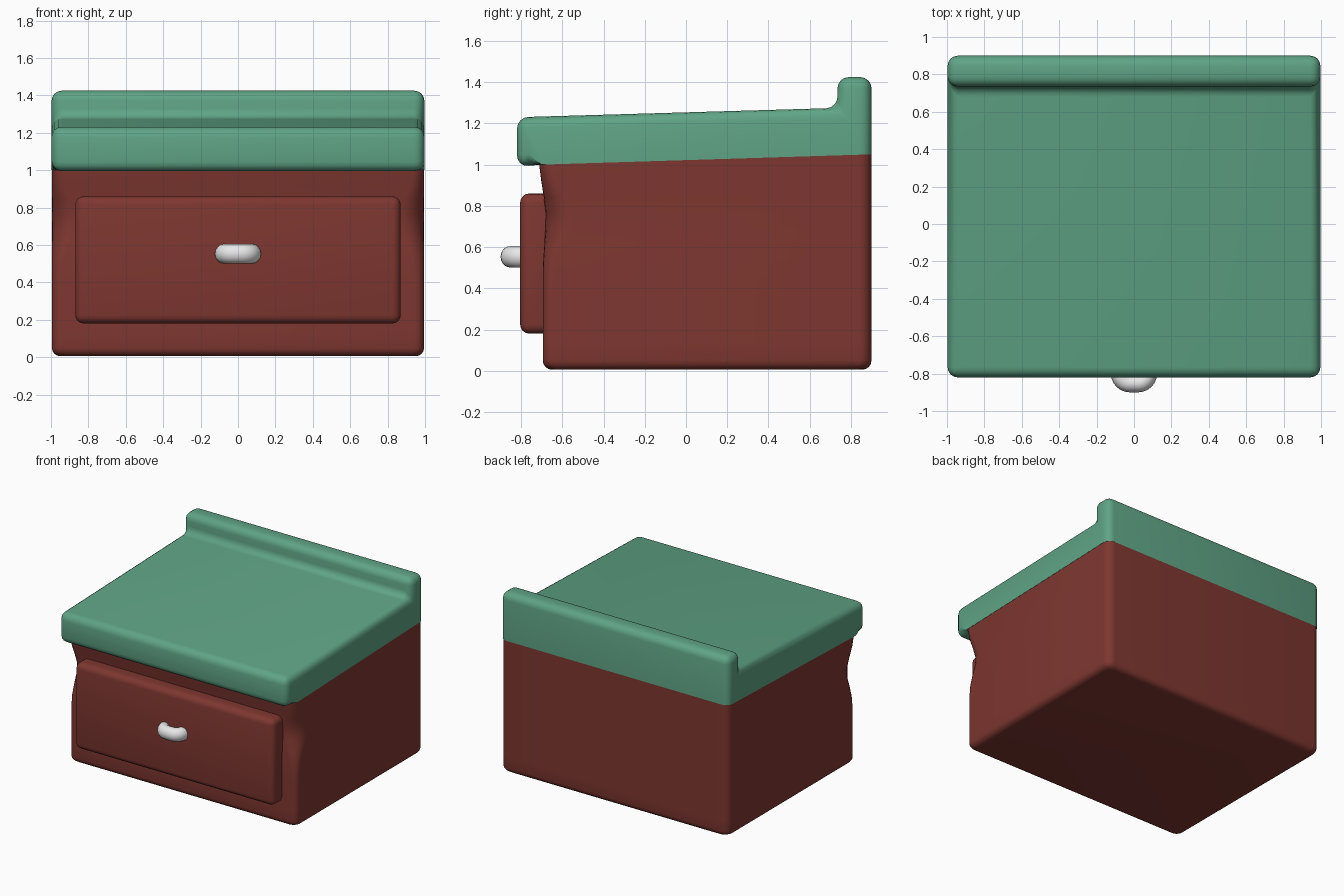
import bpy, bmesh, math
from mathutils import Vector

if "Cube" in bpy.data.objects:
    bpy.data.objects.remove(bpy.data.objects["Cube"])


def material(name, colour):
    mat = bpy.data.materials.new(name)
    mat.use_nodes = True
    mat.diffuse_color = (*colour, 1)
    mat.node_tree.nodes["Principled BSDF"].inputs["Base Color"].default_value = (*colour, 1)
    return mat


green = material("sea green paint", (0.115, 0.37, 0.235))
brown = material("red brown paint", (0.21, 0.038, 0.03))
white = material("white handle", (0.8, 0.8, 0.8))


def finish(name, bm, mat):
    bmesh.ops.recalc_face_normals(bm, faces=bm.faces)
    mesh = bpy.data.meshes.new(name)
    bm.to_mesh(mesh)
    bm.free()
    obj = bpy.data.objects.new(name, mesh)
    bpy.context.collection.objects.link(obj)
    mesh.materials.append(mat)
    bpy.ops.object.select_all(action="DESELECT")
    obj.select_set(True)
    bpy.context.view_layer.objects.active = obj
    bpy.ops.object.shade_smooth_by_angle(angle=math.radians(40))
    return obj


def round_edges(bm, edges, width):
    bmesh.ops.bevel(bm, geom=edges, offset=width, segments=4, profile=0.5,
                    affect="EDGES", clamp_overlap=True)


def rounded_ring(bm, half, front, back, front_r, back_r, height):
    # One horizontal outline, with separate front and back corner radii
    corners = [(half, back, back_r, 0), (-half, back, back_r, 1),
               (-half, front, front_r, 2), (half, front, front_r, 3)]
    ring = []
    for x, y, r, quarter in corners:
        cx = x - math.copysign(r, x)
        cy = y - r if quarter < 2 else y + r
        for i in range(7):
            a = (quarter + i / 6) * math.pi / 2
            px, py = cx + r * math.cos(a), cy + r * math.sin(a)
            ring.append(bm.verts.new((px, py, height(py))))
    return ring


def underside(y):
    return 1.0 + 0.05 * (y + 0.7) / 1.6


# Cabinet body: stacked outlines, softly pinched at the upper front corners
bm = bmesh.new()
rings = []
for i in range(5):
    a = i / 4 * math.pi / 2
    inset, z = 0.045 * (1 - math.sin(a)), 0.045 * (1 - math.cos(a))
    rings.append(rounded_ring(bm, 0.995 - inset, -0.695 + inset, 0.9 - inset,
                              0.05, 0.06, lambda y, z=z: z + 0.005))
for i in range(1, 13):
    t = i / 12
    pinch = math.exp(-((t - 0.72) / 0.16) ** 2)
    front = -0.695 + 0.014 * pinch - 0.018 * max(0, t - 0.8) / 0.2
    rings.append(rounded_ring(bm, 0.995, front, 0.9, 0.05 + 0.09 * pinch, 0.06,
                              lambda y, t=t: 0.05 + t * (underside(y) - 0.05)))
for low, high in zip(rings, rings[1:]):
    for i in range(len(low)):
        j = (i + 1) % len(low)
        bm.faces.new((low[i], low[j], high[j], high[i]))
bm.faces.new(rings[0])
bm.faces.new(rings[-1])
finish("cabinet_body", bm, brown)

# Sloping lid with a raised back lip
profile = [(-0.82, 0.99), (-0.7, 1.0), (0.9, 1.05), (0.9, 1.425),
           (0.735, 1.425), (0.735, 1.275), (-0.82, 1.23)]
bm = bmesh.new()
side = bm.faces.new([bm.verts.new((-0.997, y, z)) for y, z in profile])
extruded = bmesh.ops.extrude_face_region(bm, geom=[side])
bmesh.ops.translate(bm, vec=Vector((1.994, 0, 0)),
                    verts=[v for v in extruded["geom"] if isinstance(v, bmesh.types.BMVert)])
# The seam against the body stays crisp
edges = [e for e in bm.edges
         if not all(v.co.y > -0.75 and v.co.z < 1.06 for v in e.verts)]
round_edges(bm, edges, 0.055)
finish("sloping_lid", bm, green)

# Drawer front
bm = bmesh.new()
bmesh.ops.create_cube(bm, size=1)
for v in bm.verts:
    v.co = (v.co.x * 1.74, -0.72 + v.co.y * 0.17, 0.52 + v.co.z * 0.68)
round_edges(bm, bm.edges[:], 0.045)
finish("drawer_front", bm, brown)

# Bent drawer handle: a round bar along a U path
bm = bmesh.new()
path = [Vector((-0.077, -0.79, 0))]
for i in range(7):
    a = math.pi + i / 6 * math.pi / 2
    path.append(Vector((-0.022 + 0.055 * math.cos(a), -0.798 + 0.055 * math.sin(a), 0)))
path += [Vector((-p.x, p.y, 0)) for p in reversed(path)]
hoops = []
for i, p in enumerate(path):
    along = (path[min(i + 1, len(path) - 1)] - path[max(i - 1, 0)]).normalized()
    out = Vector((along.y, -along.x, 0))
    hoops.append([bm.verts.new(p + out * 0.047 * math.cos(k * math.tau / 16)
                               + Vector((0, 0, 0.553 + 0.052 * math.sin(k * math.tau / 16))))
                  for k in range(16)])
for a, b in zip(hoops, hoops[1:]):
    for k in range(16):
        n = (k + 1) % 16
        bm.faces.new((a[k], a[n], b[n], b[k]))
bm.faces.new(hoops[0])
bm.faces.new(hoops[-1])
finish("drawer_handle", bm, white)
